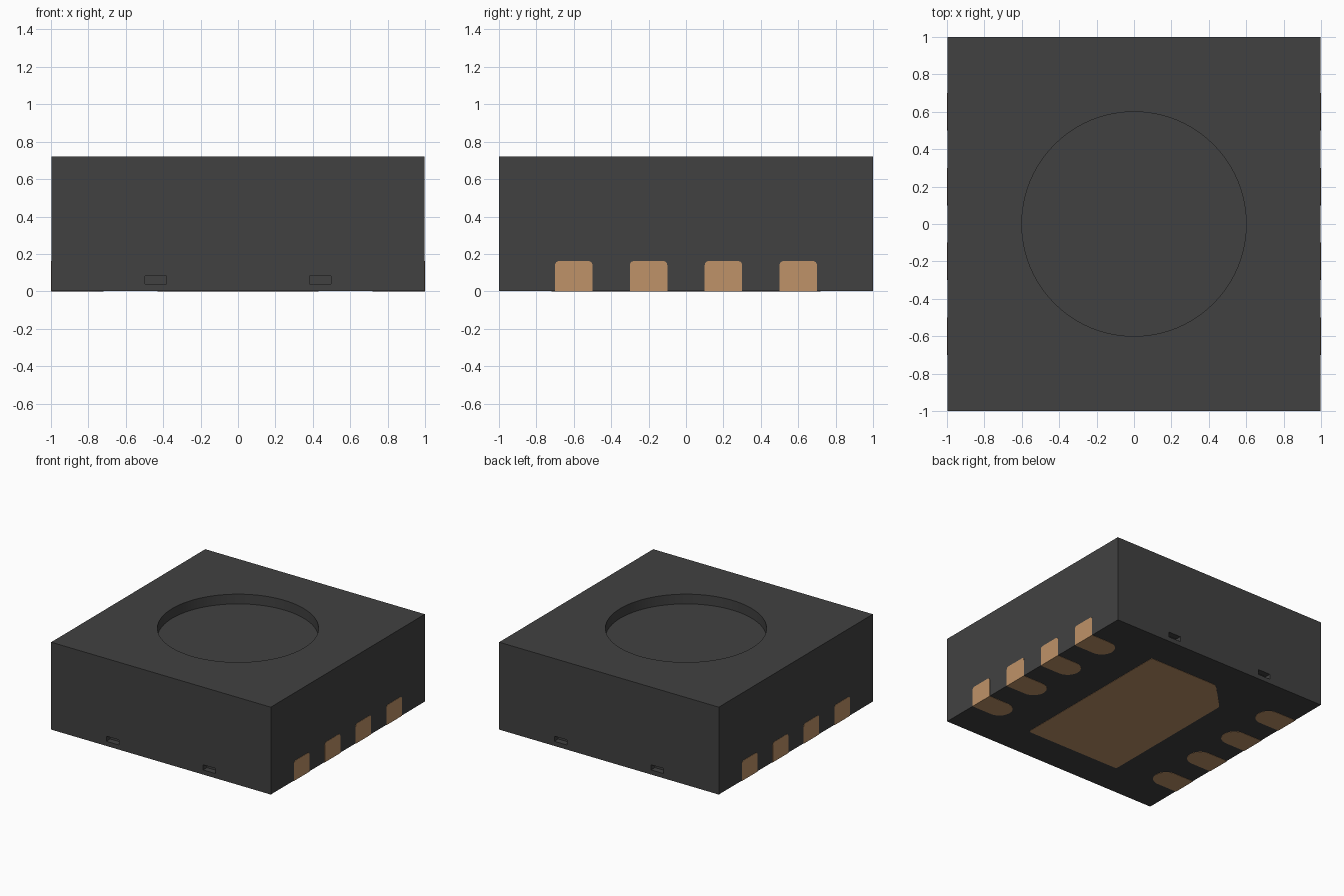
import bpy, bmesh, math
from mathutils import Matrix, Vector

cube = bpy.data.objects.get("Cube")
if cube:
    bpy.data.objects.remove(cube, do_unlink=True)


def material(name, rgb):
    m = bpy.data.materials.new(name)
    m.use_nodes = True
    m.diffuse_color = (*rgb, 1)
    bsdf = next(n for n in m.node_tree.nodes if n.type == 'BSDF_PRINCIPLED')
    bsdf.inputs["Base Color"].default_value = (*rgb, 1)
    return m


BLACK = material("dark grey plastic", (0.053, 0.053, 0.053))
COPPER = material("copper", (0.52, 0.29, 0.138))
GAP = 0.002      # how far the metal stands proud of the plastic
PLATE = 0.008    # metal plate thickness
TOP = 0.72


def add_object(name, bm, mat):
    bmesh.ops.recalc_face_normals(bm, faces=bm.faces[:])
    mesh = bpy.data.meshes.new(name)
    bm.to_mesh(mesh)
    bm.free()
    mesh.materials.append(mat)
    ob = bpy.data.objects.new(name, mesh)
    bpy.context.collection.objects.link(ob)
    return ob


def box(name, lo, hi, mat):
    lo, hi = Vector(lo), Vector(hi)
    bm = bmesh.new()
    bmesh.ops.create_cube(bm, size=1)
    bmesh.ops.scale(bm, vec=hi - lo, verts=bm.verts[:])
    bmesh.ops.translate(bm, vec=(lo + hi) / 2, verts=bm.verts[:])
    return add_object(name, bm, mat)


def rounded(corners):
    """Outline from (x, y, radius) corners, with a quadratic arc at each rounded one."""
    out = []
    for i, (x, y, r) in enumerate(corners):
        c = Vector((x, y))
        if r == 0:
            out.append(c)
            continue
        a = Vector(corners[i - 1][:2]) - c
        b = Vector(corners[(i + 1) % len(corners)][:2]) - c
        a, b = c + a.normalized() * r, c + b.normalized() * r
        for k in range(7):
            t = k / 6
            out.append(a * (1 - t) ** 2 + c * 2 * t * (1 - t) + b * t * t)
    return out


def plate(bm, outline, matrix):
    """Extrude a flat outline by the plate thickness along local z."""
    face = bm.faces.new([bm.verts.new(matrix @ Vector((p.x, p.y, 0))) for p in outline])
    ext = bmesh.ops.extrude_face_region(bm, geom=[face])["geom"]
    verts = [g for g in ext if isinstance(g, bmesh.types.BMVert)]
    bmesh.ops.translate(bm, vec=matrix.to_3x3() @ Vector((0, 0, PLATE)), verts=verts)


# Plastic body
body = box("body", (-1 + GAP, -1, GAP), (1 - GAP, 1, TOP), BLACK)

# Cutters: round recess on top, two small slots in the front and in the back
bm = bmesh.new()
bmesh.ops.create_cone(bm, cap_ends=True, segments=96, radius1=0.6, radius2=0.6,
                      depth=0.4, matrix=Matrix.Translation((0, 0, TOP - 0.08 + 0.2)))
cutters = [add_object("recess_cutter", bm, BLACK)]
for sy in (-1, 1):
    for sx in (-1, 1):
        x, ys = sx * 0.44, sorted((sy * 0.95, sy * 1.1))
        cutters.append(box("slot_cutter", (x - 0.057, ys[0], 0.04),
                           (x + 0.057, ys[1], 0.082), BLACK))

bpy.ops.object.select_all(action='DESELECT')
bpy.context.view_layer.objects.active = body
body.select_set(True)
for c in cutters:
    c.hide_render = True
    mod = body.modifiers.new("cut", 'BOOLEAN')
    mod.operation, mod.solver, mod.object = 'DIFFERENCE', 'EXACT', c
    bpy.ops.object.modifier_apply(modifier=mod.name)
    bpy.data.objects.remove(c, do_unlink=True)
bpy.ops.object.shade_smooth_by_angle(angle=math.radians(30))

# Edge contacts: a round-ended foot underneath and an upright on the side wall
LENGTH, HALF = 0.28, 0.1
foot = [Vector((1, -HALF)), Vector((1, HALF))]
for k in range(17):
    a = math.pi / 2 + math.pi * k / 16
    foot.append(Vector((1 - LENGTH + HALF + HALF * math.cos(a), HALF * math.sin(a))))
upright = rounded([(-HALF, 0, 0), (HALF, 0, 0), (HALF, 0.162, 0.025), (-HALF, 0.162, 0.025)])
# local x -> y, local y -> z, local z -> x
to_side = Matrix(((0, 0, 1, 1 - PLATE), (1, 0, 0, 0), (0, 1, 0, 0), (0, 0, 0, 1)))

for side, angle in (("left", 0), ("right", math.pi)):
    turn = Matrix.Rotation(angle, 4, 'Z')
    for i, y in enumerate((-0.6, -0.2, 0.2, 0.6)):
        bm = bmesh.new()
        place = turn @ Matrix.Translation((0, y, 0))
        plate(bm, foot, place)
        plate(bm, upright, place @ to_side)
        add_object(f"{side}_contact_{i + 1}", bm, COPPER)

# Central pad underneath, with one clipped corner
bm = bmesh.new()
plate(bm, rounded([(-0.43, -0.72, 0.02), (0.43, -0.72, 0.02), (0.43, 0.72, 0.02),
                   (-0.2, 0.72, 0.03), (-0.43, 0.49, 0.03)]), Matrix.Identity(4))
add_object("centre_pad", bm, COPPER)
